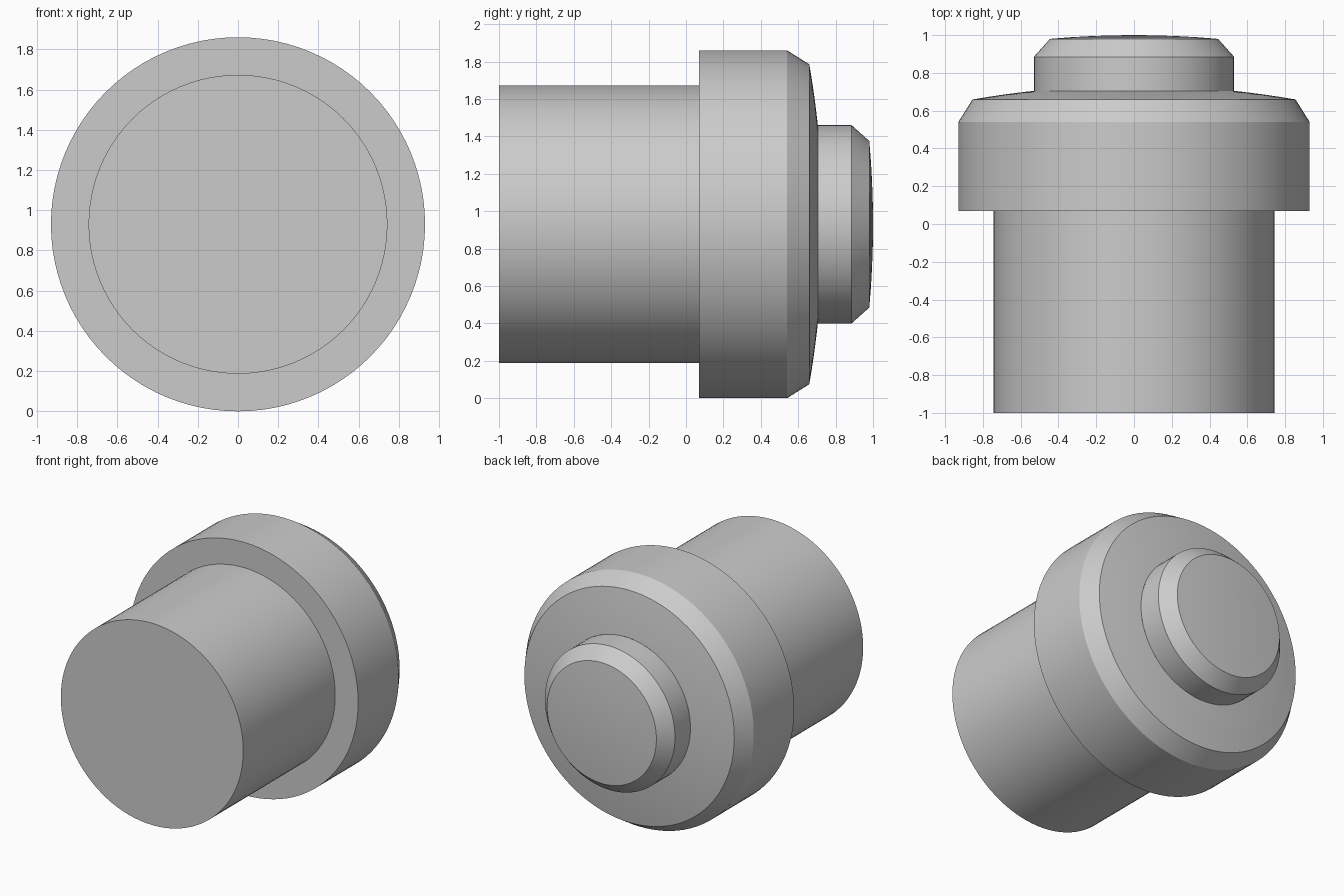
import bpy
import bmesh
import math

cube = bpy.data.objects.get("Cube")
if cube:
    bpy.data.objects.remove(cube, do_unlink=True)

SIDES = 96
AXIS_Z = 0.93
DOME_R = 5.0      # shared radius of the gently crowned rear faces

grey = bpy.data.materials.new("plain grey")
grey.use_nodes = True
colour = (0.6, 0.6, 0.6, 1)
grey.diffuse_color = colour
grey.node_tree.nodes["Principled BSDF"].inputs["Base Color"].default_value = colour


def crown(r_start, r_end, y_apex, steps=4):
    """Profile points along a shallow spherical face."""
    points = []
    for i in range(steps + 1):
        r = r_start + (r_end - r_start) * i / steps
        points.append((r, y_apex - DOME_R + math.sqrt(DOME_R ** 2 - r * r)))
    return points


def turned_part(name, profile):
    """Revolve (radius, y) points, ordered front to back, around the y axis."""
    bm = bmesh.new()
    rings = []
    for r, y in profile:
        count = 1 if r < 1e-6 else SIDES
        ring = []
        for i in range(count):
            a = math.tau * i / SIDES
            ring.append(bm.verts.new((r * math.cos(a), y, AXIS_Z + r * math.sin(a))))
        rings.append(ring)
    for a, b in zip(rings, rings[1:]):
        for i in range(SIDES):
            j = (i + 1) % SIDES
            if len(a) == 1:
                bm.faces.new((a[0], b[i], b[j]))
            elif len(b) == 1:
                bm.faces.new((a[j], a[i], b[0]))
            else:
                bm.faces.new((a[j], a[i], b[i], b[j]))
    mesh = bpy.data.meshes.new(name)
    bm.to_mesh(mesh)
    bm.free()
    mesh.materials.append(grey)
    obj = bpy.data.objects.new(name, mesh)
    bpy.context.collection.objects.link(obj)
    bpy.ops.object.select_all(action="DESELECT")
    obj.select_set(True)
    bpy.context.view_layer.objects.active = obj
    bpy.ops.object.shade_smooth_by_angle(angle=math.radians(20))
    return obj


# Long cylindrical stem with a flat front end
turned_part("stem", [(0, -1), (0.743, -1), (0.743, 0.07)])

# Wide collar: flat shoulder, chamfered rim, crowned rear face
turned_part("collar", [(0.743, 0.07), (0.93, 0.07), (0.93, 0.54)]
            + crown(0.855, 0.53, 0.733))

# Small chamfered button with a crowned end
turned_part("button", [(0.53, 0.705), (0.53, 0.885)] + crown(0.445, 0, 1.0))
